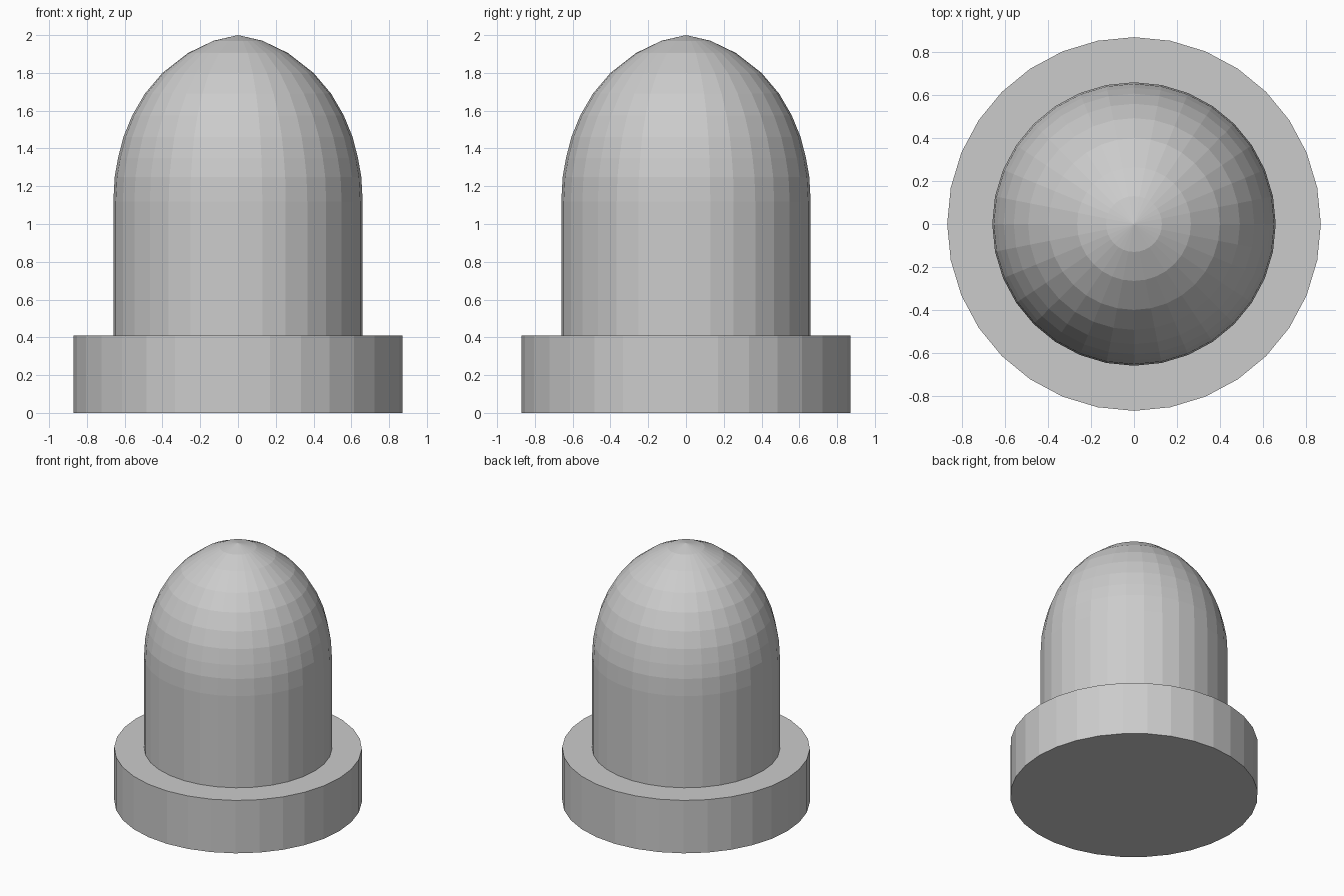
import bpy
import bmesh
from math import cos, sin, pi

SIDES = 32

cube = bpy.data.objects.get("Cube")
if cube:
    bpy.data.objects.remove(cube, do_unlink=True)

grey = bpy.data.materials.new("plain grey")
grey.use_nodes = True
colour = (0.6, 0.6, 0.6, 1)
grey.diffuse_color = colour
grey.node_tree.nodes["Principled BSDF"].inputs["Base Color"].default_value = colour


def turned_part(name, profile):
    """Revolve (radius, height) points, listed bottom to top, into a closed flat-faced solid."""
    bm = bmesh.new()
    rings = []
    for r, z in profile:
        if r == 0:
            rings.append([bm.verts.new((0, 0, z))] * SIDES)
        else:
            rings.append([bm.verts.new((r * cos(2 * pi * i / SIDES), r * sin(2 * pi * i / SIDES), z))
                          for i in range(SIDES)])
    for low, high in zip(rings, rings[1:]):
        for i in range(SIDES):
            j = (i + 1) % SIDES
            corners = [low[i], low[j], high[j], high[i]]
            bm.faces.new(list(dict.fromkeys(corners)))
    # Flat end caps
    bm.faces.new(rings[0][::-1])
    if profile[-1][0] > 0:
        bm.faces.new(rings[-1])
    bmesh.ops.recalc_face_normals(bm, faces=bm.faces)
    mesh = bpy.data.meshes.new(name)
    bm.to_mesh(mesh)
    bm.free()
    mesh.materials.append(grey)
    obj = bpy.data.objects.new(name, mesh)
    bpy.context.collection.objects.link(obj)
    return obj


# Wide disc at the foot
turned_part("base_flange", [(0.87, 0), (0.87, 0.41)])

# Straight barrel closing into a slightly pointed dome
turned_part("domed_body", [
    (0.66, 0.41), (0.66, 1.12), (0.653, 1.25), (0.635, 1.35), (0.607, 1.46),
    (0.56, 1.575), (0.493, 1.69), (0.4, 1.8), (0.265, 1.905), (0.13, 1.97), (0, 2)])
